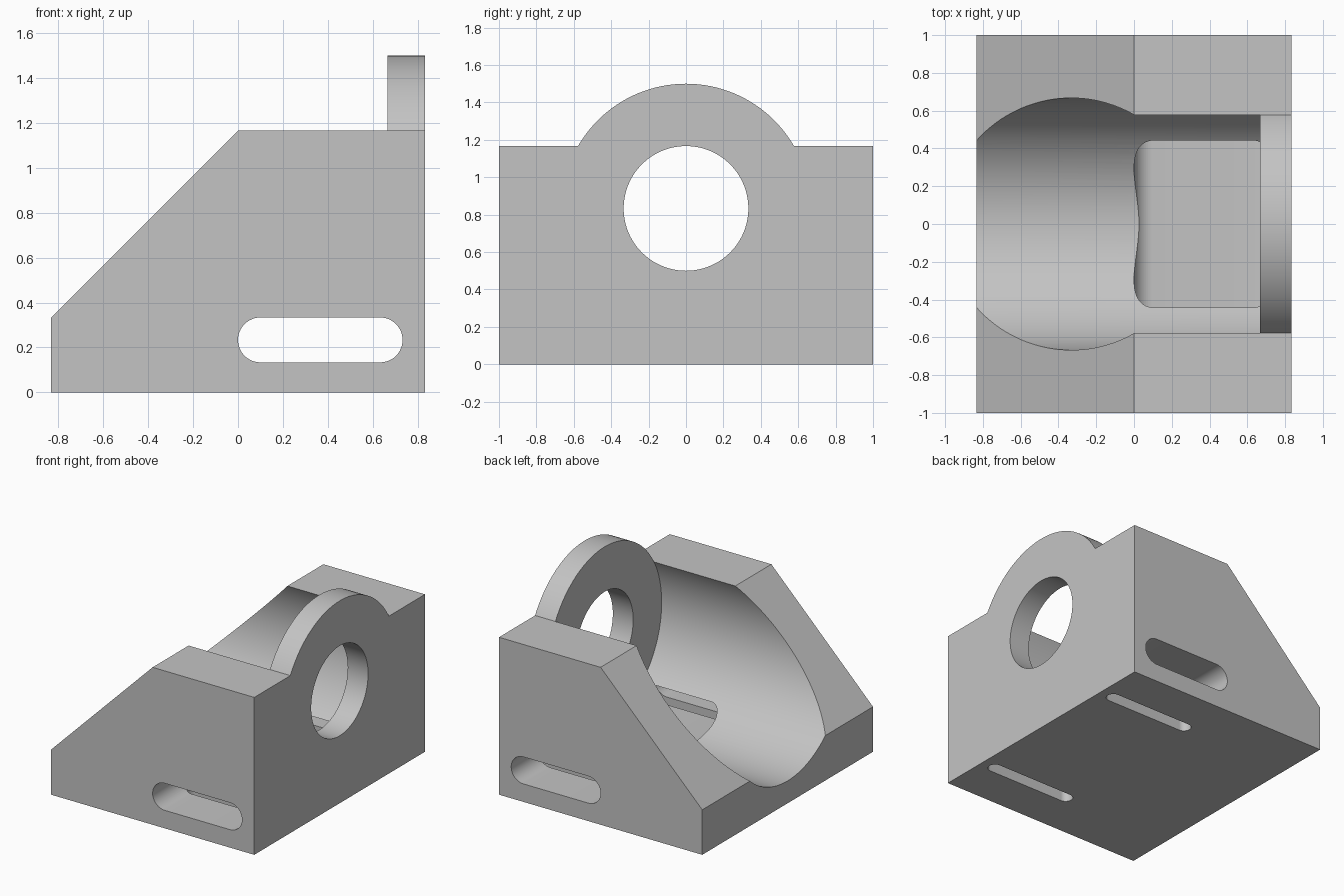
import bpy
import bmesh
from math import cos, sin, pi, radians
from mathutils import Matrix, Vector

if "Cube" in bpy.data.objects:
    bpy.data.objects.remove(bpy.data.objects["Cube"], do_unlink=True)

U = 1 / 60            # drawing unit
HALF_X, HALF_Y = 50 * U, 60 * U
TOP, AXIS_Z, BORE_R = 70 * U, 50 * U, 40 * U
PLATE_X = 40 * U      # inner face of the end plate

grey = bpy.data.materials.new("plain grey")
grey.use_nodes = True
colour = (0.55, 0.55, 0.55, 1)
grey.diffuse_color = colour
grey.node_tree.nodes["Principled BSDF"].inputs["Base Color"].default_value = colour


def prism(name, points, direction):
    """Extrude a closed loop of 3D points along a direction."""
    bm = bmesh.new()
    face = bm.faces.new([bm.verts.new(p) for p in points])
    new = bmesh.ops.extrude_face_region(bm, geom=[face])["geom"]
    bmesh.ops.translate(bm, vec=Vector(direction),
                        verts=[v for v in new if isinstance(v, bmesh.types.BMVert)])
    bmesh.ops.recalc_face_normals(bm, faces=bm.faces)
    mesh = bpy.data.meshes.new(name)
    bm.to_mesh(mesh)
    bm.free()
    mesh.materials.append(grey)
    obj = bpy.data.objects.new(name, mesh)
    bpy.context.collection.objects.link(obj)
    return obj


def cylinder_x(name, radius, x0, x1, count=128):
    """Cylinder along x on the bore axis."""
    ring = [(x0, radius * cos(2 * pi * i / count), AXIS_Z + radius * sin(2 * pi * i / count))
            for i in range(count)]
    return prism(name, ring, (x1 - x0, 0, 0))


def slot_outline(centre, half, r, steps=24):
    """Round-ended slot outline, long in x, as 2D points."""
    loop = []
    for side in (1, -1):
        for i in range(steps + 1):
            a = -pi / 2 + pi * i / steps
            loop.append((centre + side * (half - r + r * cos(a)), side * r * sin(a)))
    return loop


def combine(target, tool, operation):
    mod = target.modifiers.new(operation, "BOOLEAN")
    mod.operation = operation
    mod.solver = "EXACT"
    mod.object = tool
    bpy.context.view_layer.objects.active = target
    bpy.ops.object.modifier_apply(modifier=mod.name)
    bpy.data.objects.remove(tool, do_unlink=True)


# Sloped block
side = [(-HALF_X, 0), (HALF_X, 0), (HALF_X, TOP), (0, TOP), (-HALF_X, 20 * U)]
bracket = prism("bearing_bracket", [(x, -HALF_Y, z) for x, z in side], (0, 2 * HALF_Y, 0))

# Round end plate rising above the block, then the large bore and shaft hole
combine(bracket, cylinder_x("end_plate", BORE_R, 0, HALF_X), "UNION")
combine(bracket, cylinder_x("bore", BORE_R + 0.0006, -1.2, PLATE_X), "DIFFERENCE")
combine(bracket, cylinder_x("shaft_hole", 20 * U, 0.3, 1.2), "DIFFERENCE")

# Cross slot through both sides
outline = slot_outline(22 * U, 22 * U, 6 * U)
combine(bracket, prism("cross_slot", [(x, -1.2, 14 * U + z) for x, z in outline],
                       (0, 2.4, 0)), "DIFFERENCE")

# Mounting slots from the base up into the cross slot
outline = slot_outline(24 * U, 22 * U, 3 * U)
for sign in (-1, 1):
    combine(bracket, prism("mounting_slot", [(x, sign * 38 * U + y, -0.1) for x, y in outline],
                           (0, 0, 0.1 + 12 * U)), "DIFFERENCE")

# Smooth the round walls, keep the machined edges sharp
bpy.ops.object.select_all(action="DESELECT")
bracket.select_set(True)
bpy.context.view_layer.objects.active = bracket
bpy.ops.object.shade_smooth_by_angle(angle=radians(25))
